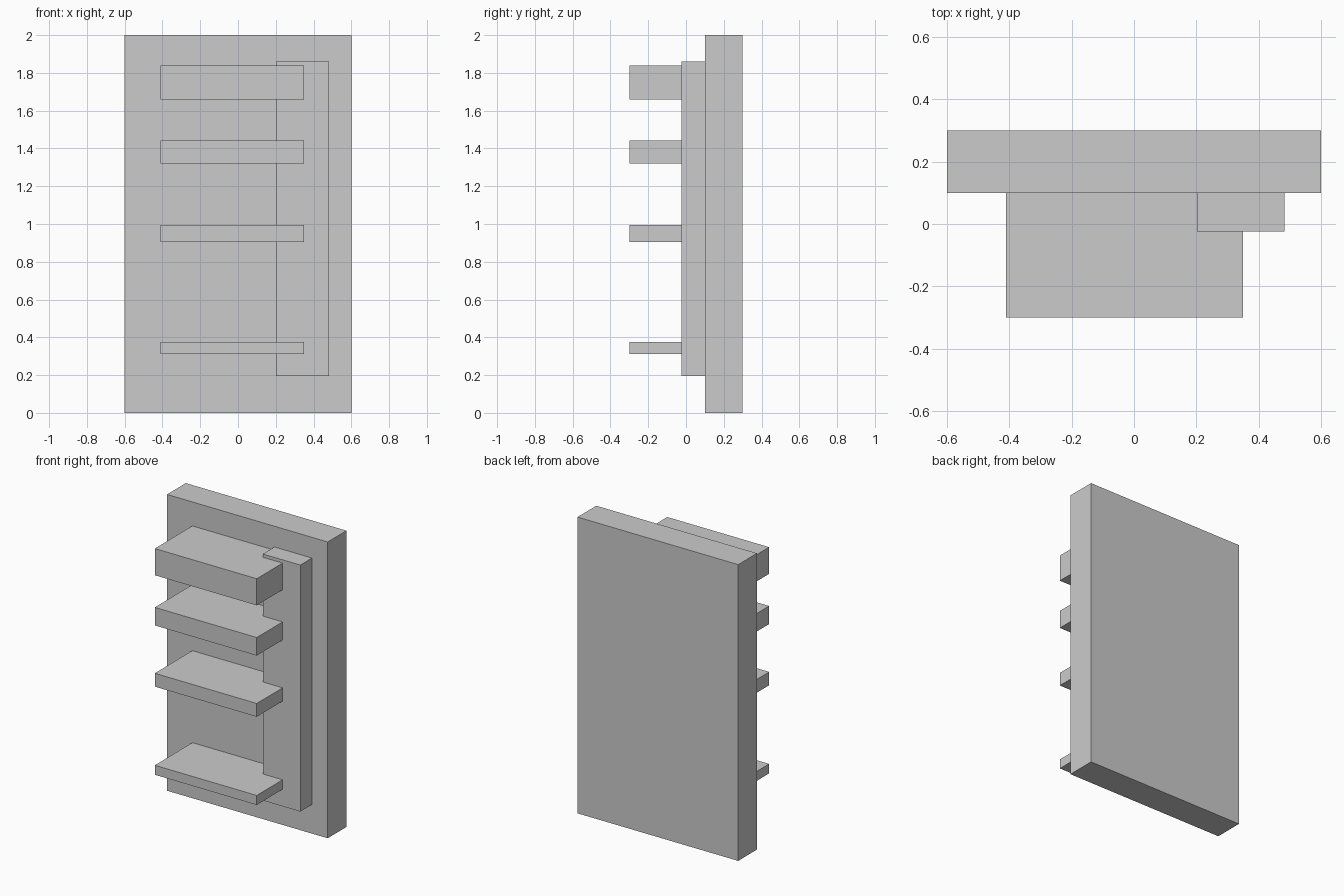
import bpy

if "Cube" in bpy.data.objects:
    bpy.data.objects.remove(bpy.data.objects["Cube"])


def box(name, x, y, z):
    """Add a box spanning the given (min, max) ranges."""
    spans = (x, y, z)
    bpy.ops.mesh.primitive_cube_add(size=1, location=[(a + b) / 2 for a, b in spans])
    obj = bpy.context.object
    obj.name = name
    obj.scale = [b - a for a, b in spans]
    bpy.ops.object.transform_apply(location=False, rotation=False, scale=True)
    return obj


# Upright slab at the back
box("back_panel", (-0.6, 0.6), (0.1, 0.3), (0, 2))

# Raised vertical strip on the front of the panel
box("vertical_strip", (0.202, 0.482), (-0.024, 0.1), (0.196, 1.86))

# Shelves, thinner towards the bottom
shelf_heights = [(0.311, 0.375), (0.906, 0.996), (1.319, 1.441), (1.658, 1.838)]
for i, z in enumerate(shelf_heights, 1):
    box(f"shelf_{i}", (-0.411, 0.35), (-0.3, 0.1), z)
